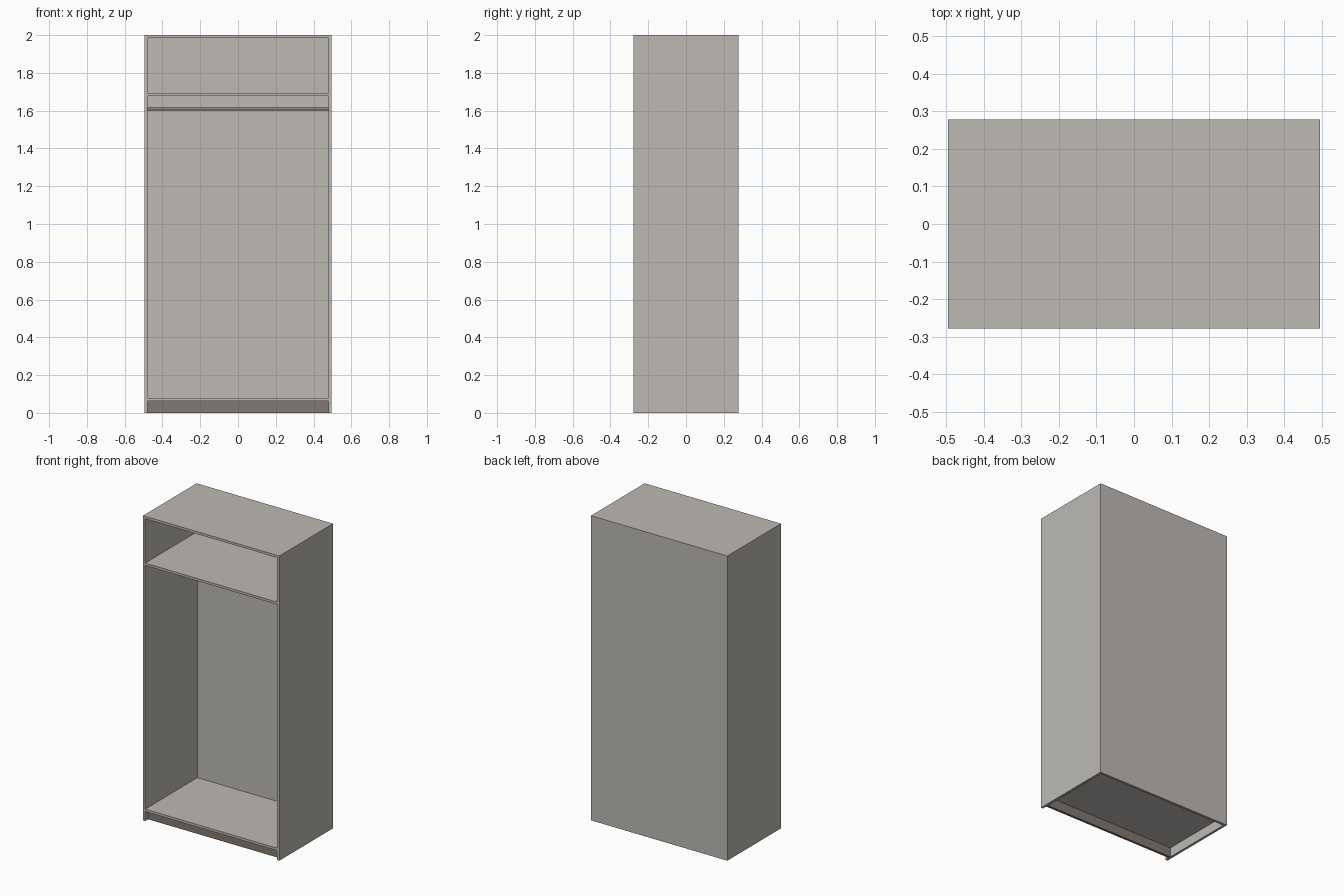
import bpy
import math

cube = bpy.data.objects.get("Cube")
if cube:
    bpy.data.objects.remove(cube, do_unlink=True)


def make_material(name, rgb):
    mat = bpy.data.materials.new(name)
    mat.use_nodes = True
    mat.diffuse_color = (*rgb, 1)
    mat.node_tree.nodes["Principled BSDF"].inputs["Base Color"].default_value = (*rgb, 1)
    return mat


board_mat = make_material("pale warm grey", (0.51, 0.49, 0.46))
dark_mat = make_material("dark taupe", (0.22, 0.19, 0.17))

# Overall half sizes and board thickness
HALF_W, HALF_D, HEIGHT, T = 0.495, 0.278, 2.0, 0.016
INNER = HALF_W - T
BACK = HALF_D - T


def board(name, x, y, z, mat=board_mat):
    """Box spanning the given (low, high) ranges."""
    ranges = (x, y, z)
    bpy.ops.mesh.primitive_cube_add(size=1, location=[(a + b) / 2 for a, b in ranges])
    obj = bpy.context.object
    obj.name = name
    obj.scale = [b - a for a, b in ranges]
    bpy.ops.object.transform_apply(location=False, rotation=False, scale=True)
    obj.data.materials.append(mat)
    return obj


# Side panels, full height
board("left_side", (INNER, HALF_W), (-HALF_D, HALF_D), (0, HEIGHT))
board("right_side", (-HALF_W, -INNER), (-HALF_D, HALF_D), (0, HEIGHT))

# Panels fitted between the sides
span = (-INNER, INNER)
board("top_panel", span, (-HALF_D, HALF_D), (HEIGHT - T, HEIGHT))
board("back_panel", span, (BACK, HALF_D), (0, HEIGHT - T))
for name, z in (("upper_shelf", 1.677), ("bottom_panel", 0.062)):
    board(name, span, (-HALF_D, BACK), (z, z + T))

# Recessed plinth
board("plinth", span, (-HALF_D + 0.03, -HALF_D + 0.03 + T), (0, 0.062), dark_mat)

# Hanging rail under the shelf
bpy.ops.mesh.primitive_cylinder_add(vertices=24, radius=0.008, depth=2 * INNER,
                                    location=(0, 0, 1.608), rotation=(0, math.pi / 2, 0))
rail = bpy.context.object
rail.name = "hanging_rail"
rail.data.materials.append(dark_mat)
bpy.ops.object.shade_smooth_by_angle()
